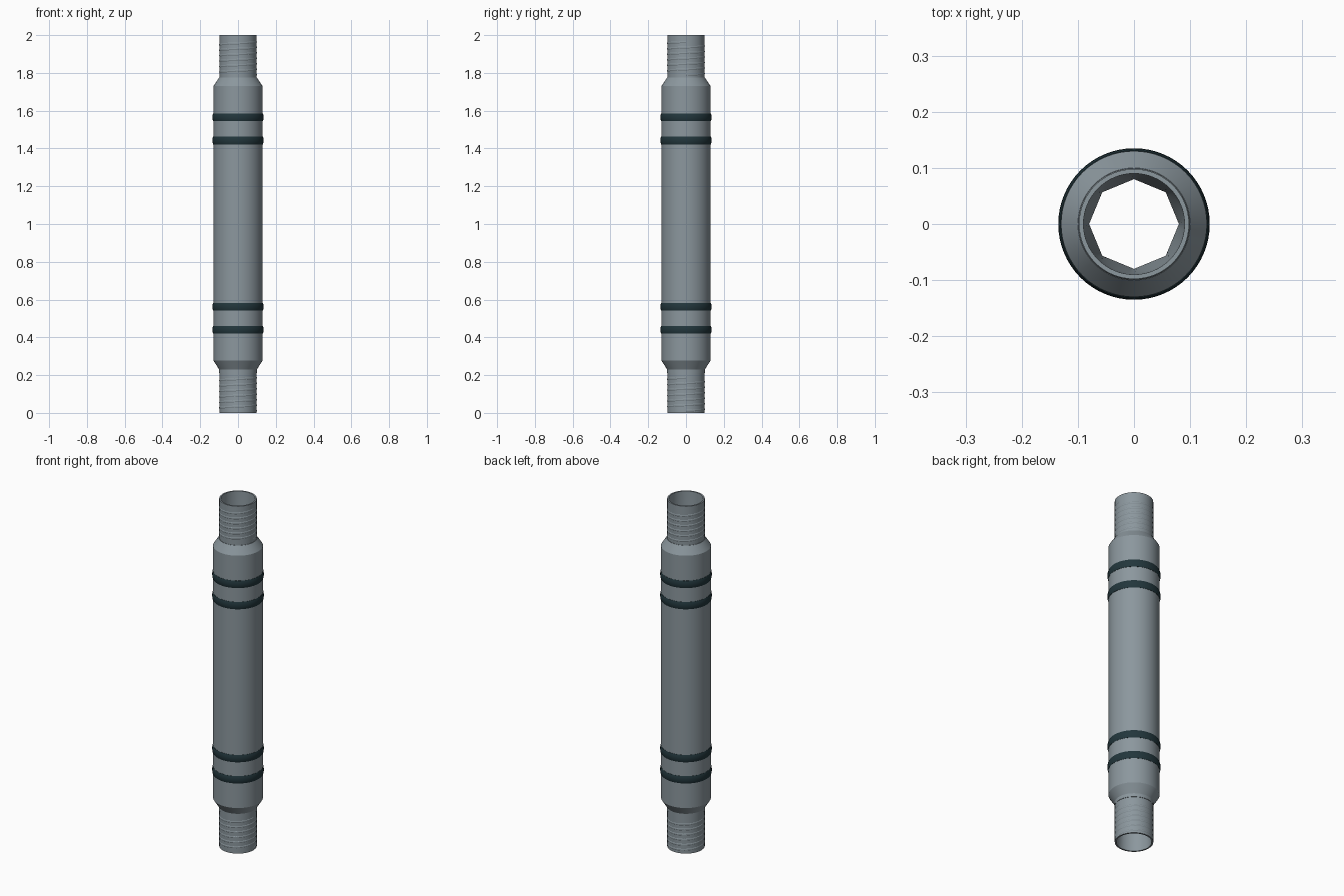
import bpy
import bmesh
from math import sin, cos, pi, radians

cube = bpy.data.objects.get("Cube")
if cube:
    bpy.data.objects.remove(cube)

SEGMENTS = 64
NECK = 0.098


def make_material(name, rgb):
    mat = bpy.data.materials.new(name)
    mat.use_nodes = True
    color = (*rgb, 1.0)
    mat.diffuse_color = color
    mat.node_tree.nodes["Principled BSDF"].inputs["Base Color"].default_value = color
    return mat


steel = make_material("grey steel", (0.26, 0.31, 0.34))
rubber = make_material("dark teal rubber", (0.016, 0.037, 0.045))


def finish(bm, name, mat, angle=30):
    bmesh.ops.recalc_face_normals(bm, faces=bm.faces)
    mesh = bpy.data.meshes.new(name)
    bm.to_mesh(mesh)
    bm.free()
    mesh.materials.append(mat)
    obj = bpy.data.objects.new(name, mesh)
    bpy.context.collection.objects.link(obj)
    bpy.ops.object.select_all(action="DESELECT")
    bpy.context.view_layer.objects.active = obj
    obj.select_set(True)
    bpy.ops.object.shade_smooth_by_angle(angle=radians(angle))
    return obj


def octagon_radius(radius, a):
    """Distance to the side of an octagon whose corners lie on the axes."""
    side = pi / 4
    return radius * cos(side / 2) / cos(a % side - side / 2)


def revolve(name, profile, mat):
    """Turn a closed profile of (radius, height, is_octagon) around z."""
    bm = bmesh.new()
    rings = []
    for radius, z, octagon in profile:
        ring = []
        for i in range(SEGMENTS):
            a = 2 * pi * i / SEGMENTS
            r = octagon_radius(radius, a) if octagon else radius
            ring.append(bm.verts.new((r * cos(a), r * sin(a), z)))
        rings.append(ring)
    for k, ring in enumerate(rings):
        following = rings[(k + 1) % len(rings)]
        for i in range(SEGMENTS):
            j = (i + 1) % SEGMENTS
            bm.faces.new((ring[i], ring[j], following[j], following[i]))
    return finish(bm, name, mat)


def thread(name, start, turns, pitch=0.029):
    """Shallow right-handed helical ridge on a neck."""
    bm = bmesh.new()
    section = [(NECK - 0.002, -0.009), (NECK + 0.0015, -0.003),
               (NECK + 0.0015, 0.003), (NECK - 0.002, 0.009)]
    steps = turns * 48
    rows = []
    for s in range(steps + 1):
        a = 2 * pi * s / 48
        z = start + pitch * s / 48
        rows.append([bm.verts.new((r * cos(a), r * sin(a), z + dz)) for r, dz in section])
    for row, following in zip(rows, rows[1:]):
        for i in range(4):
            j = (i + 1) % 4
            bm.faces.new((row[i], row[j], following[j], following[i]))
    bm.faces.new(rows[0])
    bm.faces.new(rows[-1])
    return finish(bm, name, steel, 20)


# Hollow barrel: chamfered shoulders, open necks and an octagonal middle bore
outside = [(NECK, 0, False), (NECK, 0.21, False), (0.1, 0.21, False), (0.1, 0.23, False),
           (0.13, 0.277, False), (0.13, 1.73, False), (0.1, 1.775, False),
           (NECK, 1.775, False), (NECK, 2, False)]
bore = [(0.09, 2, False), (0.087, 1.78, False), (0.08, 1.7, True),
        (0.08, 0.3, True), (0.087, 0.22, False), (0.09, 0, False)]
revolve("barrel", outside + bore, steel)

# Threads on both necks
thread("lower_thread", 0.012, 6)
thread("upper_thread", 1.79, 6)

# Four rounded seal rings
for number, z in enumerate((0.44, 0.562, 1.443, 1.565), 1):
    half = 0.021
    revolve(f"seal_ring_{number}", [
        (0.125, z - half, False), (0.131, z - half, False), (0.134, z - half * 0.65, False),
        (0.135, z, False), (0.134, z + half * 0.65, False), (0.131, z + half, False),
        (0.125, z + half, False)], rubber)
